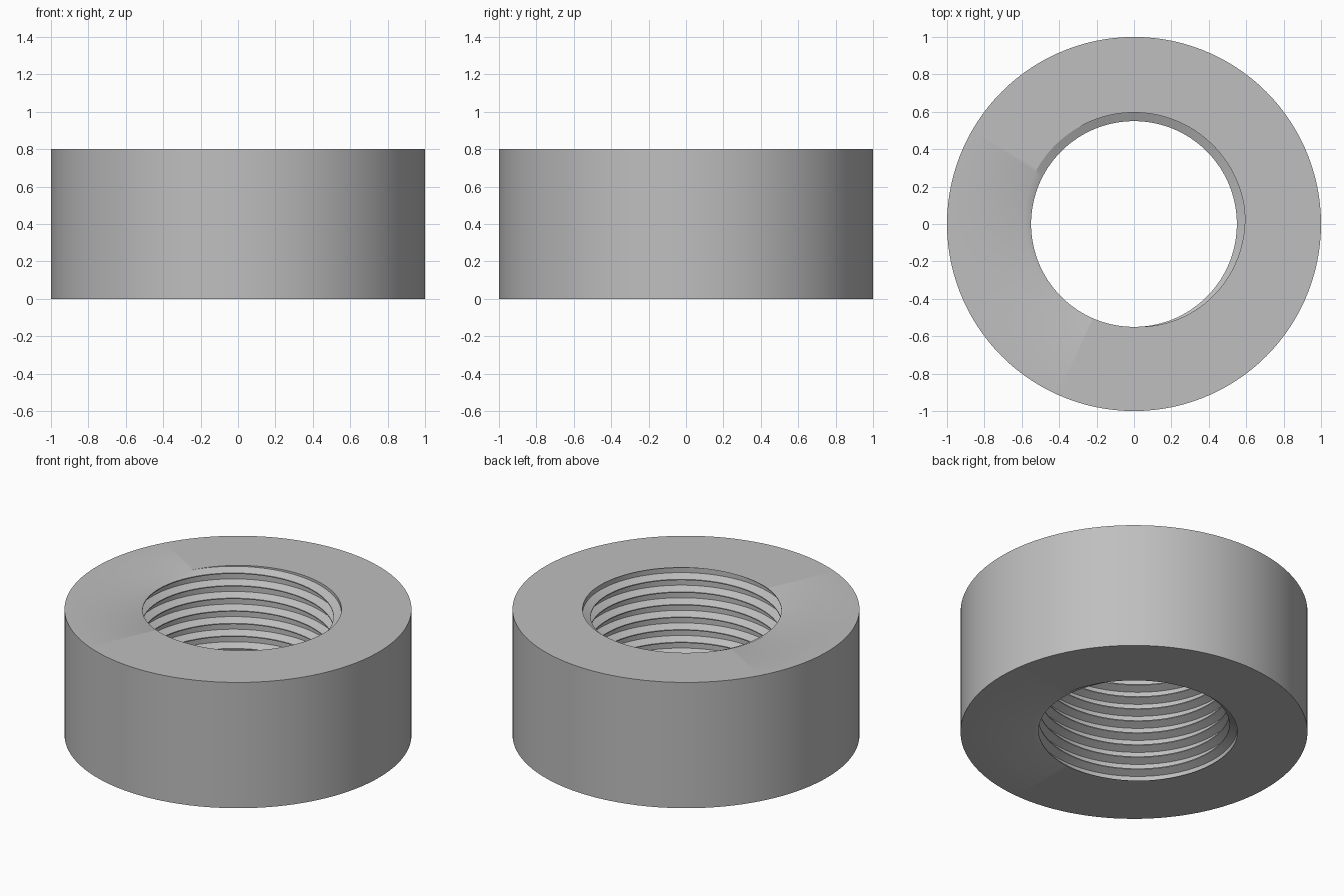
import bpy, bmesh, math

if "Cube" in bpy.data.objects:
    bpy.data.objects.remove(bpy.data.objects["Cube"])

N = 120                      # segments around
HEIGHT, R_OUT = 0.80, 1.0
R_CREST, R_ROOT = 0.55, 0.596
PITCH = 0.08
PHASE = math.radians(80)     # groove centre direction at the top face

steel = bpy.data.materials.new("grey_steel")
steel.diffuse_color = (0.52, 0.52, 0.52, 1)
steel.use_nodes = True
steel.node_tree.nodes["Principled BSDF"].inputs["Base Color"].default_value = steel.diffuse_color

# One groove of the thread: (height from groove centre, radius)
groove = [(-0.037, R_CREST), (-0.016, R_ROOT), (0.016, R_ROOT), (0.037, R_CREST)]

bm = bmesh.new()

# Right-handed helical thread surface, longer than the ring at both ends
columns = []
for i in range(N + 1):
    a = 2 * math.pi * i / N
    base = HEIGHT + PITCH * (a - PHASE) / (2 * math.pi)
    columns.append([bm.verts.new((r * math.cos(a), r * math.sin(a), base + k * PITCH + dz))
                    for k in range(-13, 4) for dz, r in groove])
for c0, c1 in zip(columns, columns[1:]):
    for j in range(len(c0) - 1):
        bm.faces.new((c0[j], c0[j + 1], c1[j + 1], c1[j]))
bmesh.ops.remove_doubles(bm, verts=bm.verts[:], dist=1e-5)

# Trim the thread flush with the two end faces
for z, n in ((0, -1), (HEIGHT, 1)):
    bmesh.ops.bisect_plane(bm, geom=bm.verts[:] + bm.edges[:] + bm.faces[:], dist=1e-6,
                           plane_co=(0, 0, z), plane_no=(0, 0, n), clear_outer=True)

# Outer wall
rings = [[bm.verts.new((R_OUT * math.cos(2 * math.pi * i / N),
                        R_OUT * math.sin(2 * math.pi * i / N), z)) for i in range(N)]
         for z in (0, HEIGHT)]
for i in range(N):
    j = (i + 1) % N
    bm.faces.new((rings[0][i], rings[0][j], rings[1][j], rings[1][i]))

# Flat end faces between the outer wall and the thread
for z, n in ((0, -1), (HEIGHT, 1)):
    rim = [e for e in bm.edges if e.is_boundary
           and all(abs(v.co.z - z) < 1e-5 for v in e.verts)]
    bmesh.ops.triangle_fill(bm, edges=rim, use_beauty=True, normal=(0, 0, n))
bmesh.ops.recalc_face_normals(bm, faces=bm.faces[:])

mesh = bpy.data.meshes.new("threaded_ring")
bm.to_mesh(mesh)
bm.free()
mesh.materials.append(steel)
ring = bpy.data.objects.new("threaded_ring", mesh)
bpy.context.collection.objects.link(ring)
bpy.context.view_layer.objects.active = ring
ring.select_set(True)
bpy.ops.object.shade_smooth_by_angle(angle=math.radians(30))
